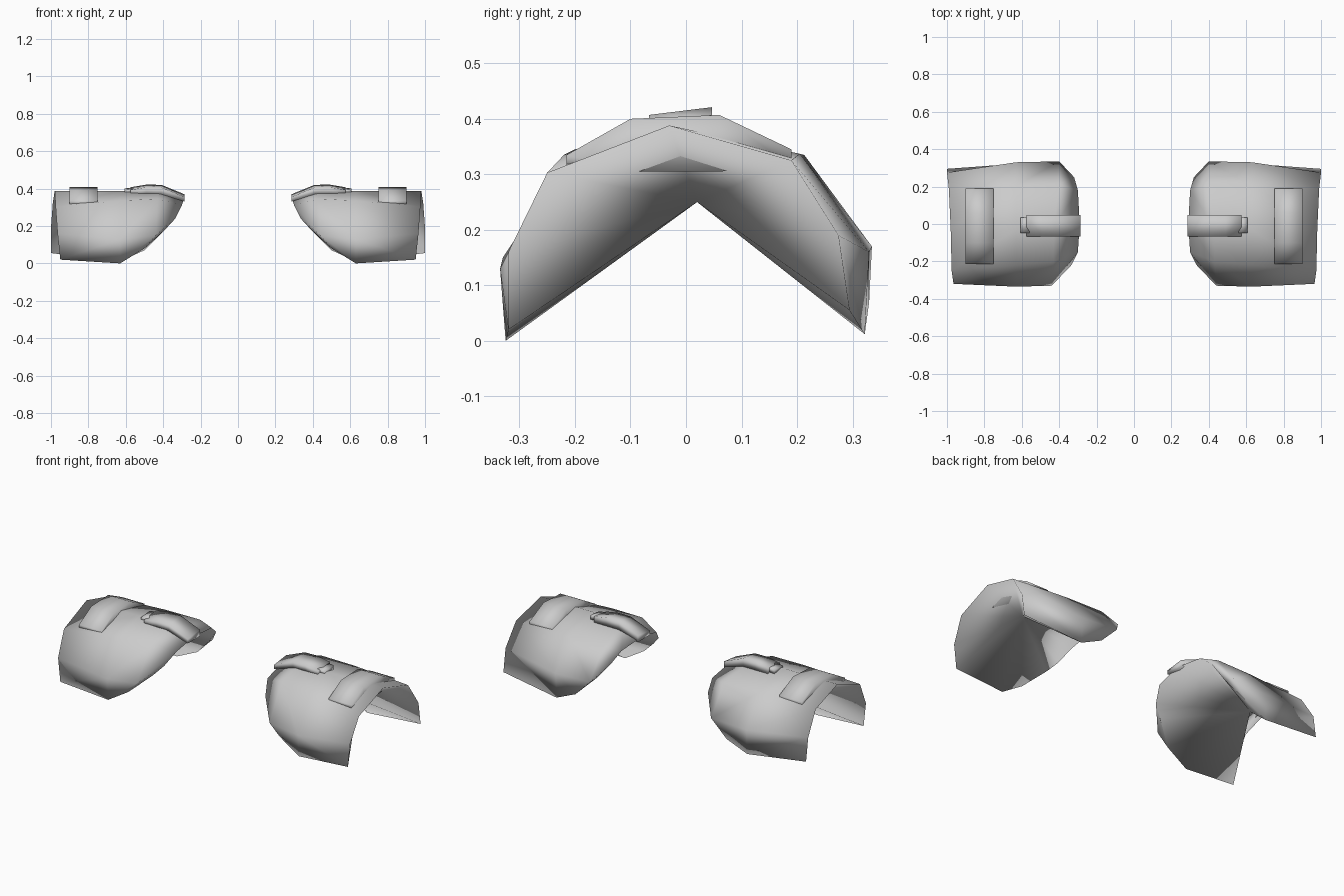
import bpy, bmesh
from mathutils import Vector

cube = bpy.data.objects.get("Cube")
if cube:
    bpy.data.objects.remove(cube, do_unlink=True)

grey = bpy.data.materials.new("plain grey")
grey.use_nodes = True
grey.diffuse_color = (0.6, 0.6, 0.6, 1)
grey.node_tree.nodes["Principled BSDF"].inputs["Base Color"].default_value = (0.6, 0.6, 0.6, 1)


def finish(bm, name):
    """Turn a bmesh into a fully smooth object mirrored across x = 0."""
    bmesh.ops.recalc_face_normals(bm, faces=bm.faces)
    for face in bm.faces:
        face.smooth = True
    mesh = bpy.data.meshes.new(name)
    bm.to_mesh(mesh)
    bm.free()
    mesh.materials.append(grey)
    obj = bpy.data.objects.new(name, mesh)
    bpy.context.collection.objects.link(obj)
    mirror = obj.modifiers.new("both_sides", 'MIRROR')
    mirror.use_mirror_merge = False


def strap(name, path, across, tilt=0.0):
    """Bent plate: path of (x, y, top z, bottom z), half width, edge tilt."""
    bm = bmesh.new()
    half, lift = Vector(across), Vector((0, 0, tilt))
    rings = []
    for x, y, top, bottom in path:
        t, b = Vector((x, y, top)), Vector((x, y, bottom))
        corners = (t - half - lift, t + half + lift, b + half, b - half)
        rings.append([bm.verts.new(c) for c in corners])
    for a, b in zip(rings, rings[1:]):
        for i in range(4):
            j = (i + 1) % 4
            bm.faces.new((a[i], a[j], b[j], b[i]))
    bm.faces.new(rings[0])
    bm.faces.new(rings[-1])
    finish(bm, name)


# Shoulder pad: arched cross-sections from the outer rim to the inner end
sections = [
    [(.95, -.32, .02), (.965, -.32, .16), (.975, -.25, .303), (.98, -.03, .388),
     (.99, .19, .325), (1.0, .275, .19), (1.0, .295, .055)],
    [(.63, -.325, 0), (.63, -.335, .13), (.63, -.22, .335), (.63, -.03, .388),
     (.63, .205, .337), (.63, .33, .16), (.63, .322, .012)],
    [(.5, -.32, .08), (.44, -.33, .15), (.43, -.2, .345), (.43, -.02, .385),
     (.4, .213, .335), (.4, .335, .17), (.5, .33, .07)],
    [(.39, -.25, .18), (.335, -.22, .24), (.3, -.15, .31), (.29, 0, .345),
     (.3, .18, .325), (.32, .25, .27), (.39, .28, .18)],
]
bm = bmesh.new()
grid = [[bm.verts.new(p) for p in row] for row in sections]
for a, b in zip(grid, grid[1:]):
    for i in range(len(a) - 1):
        bm.faces.new((a[i], a[i + 1], b[i + 1], b[i]))
# Hollow underside: the open border runs in to a single peak
border = [e for e in bm.edges if e.is_boundary]
peak = bm.verts.new((.78, .02, .25))
for e in border:
    bm.faces.new((e.verts[0], e.verts[1], peak))
finish(bm, "shoulder_pad")

# Strap bent over the outer part of the pad
strap("outer_strap",
      [(.825, -.215, .335, .315), (.825, -.1, .4, .305),
       (.825, .06, .407, .305), (.825, .19, .345, .315)],
      (.075, 0, 0))

# Strap running to the inner end, with a small tab
strap("inner_strap",
      [(.285, -.01, .362, .33), (.41, -.01, .413, .37),
       (.49, -.01, .414, .37), (.575, -.01, .4, .37)],
      (0, .057, 0), .007)
strap("strap_tab", [(.56, -.007, .402, .38), (.608, -.007, .396, .375)], (0, .042, 0), .004)
